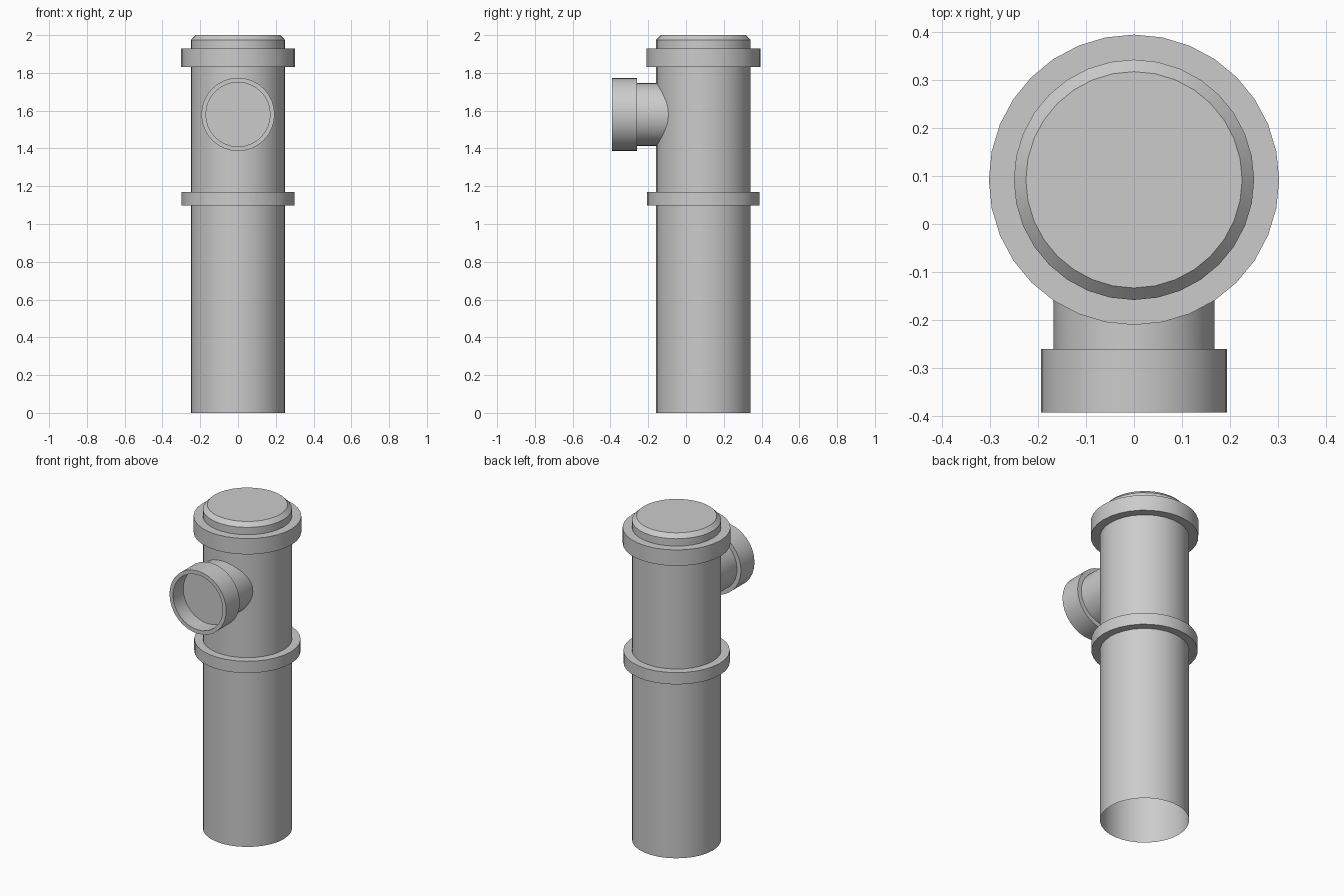
import bpy, bmesh
from math import cos, sin, pi, sqrt
from mathutils import Matrix

if "Cube" in bpy.data.objects:
    bpy.data.objects.remove(bpy.data.objects["Cube"])

SIDES = 32
PIPE_Y, PIPE_R = 0.092, 0.25
BRANCH_Z = 1.58


def lathe(name, profile, matrix, cap_end=False, adjust=None):
    """Spin (radius, height) points around z, then place with matrix."""
    bm = bmesh.new()
    rings = []
    for r, h in profile:
        rings.append([bm.verts.new(matrix @ Matrix.Translation(
            (r * cos(2 * pi * i / SIDES), r * sin(2 * pi * i / SIDES), h)).to_translation())
            for i in range(SIDES)])
    for a, b in zip(rings, rings[1:]):
        for i in range(SIDES):
            j = (i + 1) % SIDES
            bm.faces.new((a[i], a[j], b[j], b[i]))
    if cap_end:
        bm.faces.new(rings[-1])
    if adjust:
        adjust(rings)
    mesh = bpy.data.meshes.new(name)
    bm.to_mesh(mesh)
    bm.free()
    obj = bpy.data.objects.new(name, mesh)
    bpy.context.collection.objects.link(obj)
    bpy.ops.object.select_all(action='DESELECT')
    obj.select_set(True)
    bpy.context.view_layer.objects.active = obj
    bpy.ops.object.shade_smooth_by_angle(angle=pi / 6)
    return obj


upright = Matrix.Translation((0, PIPE_Y, 0))

# Main pipe: open at the bottom, chamfered lid on top
lathe("main_pipe", [(PIPE_R, 0), (PIPE_R, 1.975), (0.225, 2.0)], upright, cap_end=True)

# Raised collars
for name, r, low, high in (("lower_collar", 0.298, 1.097, 1.17),
                           ("upper_collar", 0.302, 1.832, 1.93)):
    lathe(name, [(PIPE_R - 0.002, low), (r, low), (r, high), (PIPE_R - 0.002, high)], upright)


# Side branch: the first ring is fitted to the curved pipe wall
def fit_to_pipe(rings):
    for v in rings[0]:
        v.co.y = PIPE_Y - sqrt(PIPE_R ** 2 - v.co.x ** 2) + 0.003


forward = Matrix.Translation((0, 0, BRANCH_Z)) @ Matrix.Rotation(pi / 2, 4, 'X')
lathe("side_branch",
      [(0.167, 0.1), (0.167, 0.26), (0.194, 0.26), (0.194, 0.392),
       (0.17, 0.392), (0.17, 0.292)],
      forward, cap_end=True, adjust=fit_to_pipe)
